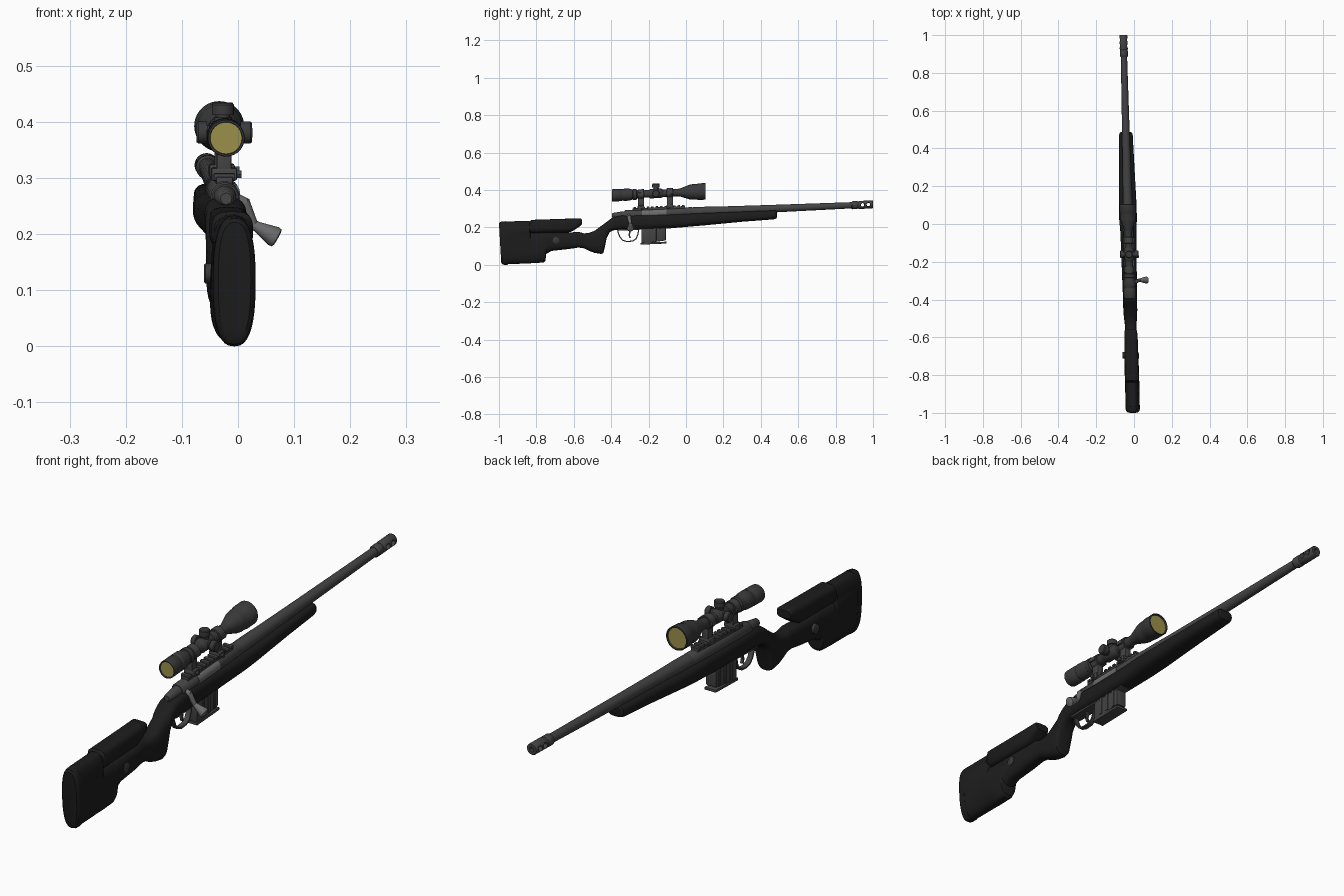
import bpy, bmesh, math
from mathutils import Vector, Matrix

def material(name, r, g, b):
    m = bpy.data.materials.new(name)
    m.diffuse_color = (r, g, b, 1)
    return m

BLACK = material("stock black", 0.012, 0.012, 0.012)
METAL = material("gun metal", 0.058, 0.058, 0.058)
DARK = material("scope grey", 0.042, 0.042, 0.042)
STEEL = material("bolt steel", 0.15, 0.15, 0.15)
GOLD = material("coated lens", 0.33, 0.28, 0.07)

def finish(name, bm, mat, pitch=True, bevel=0):
    """Turn a bmesh into an object, leaned onto the slightly raised and turned bore line."""
    bmesh.ops.recalc_face_normals(bm, faces=bm.faces[:])
    if bevel:
        bmesh.ops.bevel(bm, geom=bm.edges[:], offset=bevel, segments=2, affect='EDGES', profile=0.5)
    for v in bm.verts:
        v.co.x += -0.031 - 0.025 * v.co.y
        if pitch:
            v.co.z += 0.043 * v.co.y
    me = bpy.data.meshes.new(name)
    bm.to_mesh(me)
    bm.free()
    me.materials.append(mat)
    ob = bpy.data.objects.new(name, me)
    bpy.context.collection.objects.link(ob)
    return ob

def skin(bm, rings):
    n = len(rings[0])
    vs = [[bm.verts.new(p) for p in ring] for ring in rings]
    for a, b in zip(vs, vs[1:]):
        for i in range(n):
            bm.faces.new((a[i], a[(i + 1) % n], b[(i + 1) % n], b[i]))
    bm.faces.new(vs[0])
    bm.faces.new(vs[-1])

def lathe(name, profile, mat, origin=(0, 0, 0), direction=(0, 1, 0), n=32, pitch=True):
    """Profile of (distance along direction, radius)."""
    q = Vector((0, 1, 0)).rotation_difference(Vector(direction).normalized())
    o = Vector(origin)
    bm = bmesh.new()
    skin(bm, [[o + q @ Vector((r * math.cos(2 * math.pi * i / n), t, r * math.sin(2 * math.pi * i / n)))
               for i in range(n)] for t, r in profile])
    return finish(name, bm, mat, pitch)

def loft(name, sections, mat, power=2.8, lean=0, n=36):
    """Sections of (y, bottom, top, half width) with a rounded-box outline."""
    rings = []
    for y, zb, zt, hw in sections:
        ring = []
        for i in range(n):
            a = 2 * math.pi * i / n
            c, s = math.cos(a), math.sin(a)
            cx = math.copysign(abs(c) ** (2 / power), c)
            cz = math.copysign(abs(s) ** (2 / power), s)
            ring.append((hw * cx, y + lean * (1 - cz) / 2, (zb + zt) / 2 + (zt - zb) / 2 * cz))
        rings.append(ring)
    bm = bmesh.new()
    skin(bm, rings)
    return finish(name, bm, mat, False)

def box(name, x, y, z, mat, bevel=0.002, pitch=True, slope=0):
    bm = bmesh.new()
    skin(bm, [[(x[0], yy, z[0] + slope * (yy - y[0])), (x[1], yy, z[0] + slope * (yy - y[0])),
               (x[1], yy, z[1]), (x[0], yy, z[1])] for yy in y])
    return finish(name, bm, mat, pitch, bevel)

def strip(name, pts, hw, th, mat):
    """Flat band following (y, z) points in the side plane."""
    rings = []
    for i, (y, z) in enumerate(pts):
        a, b = pts[max(i - 1, 0)], pts[min(i + 1, len(pts) - 1)]
        d = Vector((b[0] - a[0], b[1] - a[1])).normalized() * th / 2
        rings.append([(sx * hw, y - s * d.y, z + s * d.x) for sx, s in ((-1, -1), (1, -1), (1, 1), (-1, 1))])
    bm = bmesh.new()
    skin(bm, rings)
    return finish(name, bm, mat, False)

# Stock: butt, grip and fore-end in one loft
loft("stock", [
    (-0.975, 0.003, 0.231, 0.037), (-0.838, 0.007, 0.235, 0.038), (-0.832, 0.008, 0.172, 0.038),
    (-0.762, 0.012, 0.172, 0.038), (-0.752, 0.022, 0.172, 0.038), (-0.747, 0.058, 0.172, 0.037),
    (-0.72, 0.074, 0.172, 0.036), (-0.63, 0.084, 0.172, 0.034), (-0.575, 0.092, 0.176, 0.031),
    (-0.545, 0.088, 0.168, 0.030), (-0.52, 0.075, 0.170, 0.032), (-0.49, 0.064, 0.181, 0.035),
    (-0.455, 0.058, 0.207, 0.037), (-0.442, 0.062, 0.216, 0.037), (-0.435, 0.09, 0.221, 0.037),
    (-0.425, 0.14, 0.229, 0.037), (-0.41, 0.172, 0.240, 0.037), (-0.39, 0.184, 0.254, 0.037),
    (-0.34, 0.189, 0.266, 0.038), (-0.2, 0.191, 0.268, 0.040), (-0.05, 0.198, 0.272, 0.042),
    (0.03, 0.205, 0.276, 0.047), (0.1, 0.211, 0.278, 0.047), (0.3, 0.230, 0.285, 0.041),
    (0.47, 0.243, 0.291, 0.036), (0.482, 0.247, 0.290, 0.033), (0.487, 0.255, 0.284, 0.026)], BLACK)
loft("butt_pad", [(-1.0, 0.012, 0.221, 0.029), (-0.995, 0.004, 0.228, 0.035), (-0.985, 0.0, 0.231, 0.038),
                  (-0.965, 0.0, 0.233, 0.038)], BLACK, 2.6, 0.012)
loft("cheek_rest", [(-0.836, 0.176, 0.230, 0.032), (-0.828, 0.170, 0.240, 0.037), (-0.62, 0.174, 0.247, 0.036),
                    (-0.60, 0.184, 0.248, 0.035), (-0.565, 0.208, 0.248, 0.033), (-0.557, 0.215, 0.243, 0.028)],
     BLACK, 3.2)
lathe("cheek_rest_knob", [(-0.047, 0.015), (-0.045, 0.018), (0.037, 0.018), (0.039, 0.015)], DARK,
      (0, -0.695, 0.13), (1, 0, 0), 20, False)

# Barrel and receiver
AX = (0, 0, 0.28)
lathe("barrel", [(-0.02, 0.026), (0.1, 0.026), (0.2, 0.0235), (0.45, 0.0205), (0.9, 0.0165)], METAL, AX)
lathe("receiver", [(-0.33, 0.023), (-0.325, 0.026), (0.03, 0.027), (0.035, 0.025)], METAL, AX)
lathe("bolt_body", [(-0.235, 0.021), (-0.105, 0.021)], STEEL, (0.008, 0, 0.282))
lathe("bolt_shroud", [(-0.395, 0.010), (-0.39, 0.014), (-0.35, 0.019), (-0.32, 0.021)], METAL, AX)

# Muzzle brake with side ports
brake = lathe("muzzle_brake", [(0.885, 0.018), (0.89, 0.0215), (0.915, 0.0215), (0.92, 0.019), (0.926, 0.0215),
                               (0.996, 0.0215), (1.0, 0.019), (1.0, 0.009), (0.985, 0.009)], METAL, AX)
for y in (0.944, 0.975):
    cut = lathe("port_cutter", [(-0.03, 0.014), (-0.012, 0.009), (0.012, 0.009), (0.03, 0.014)], METAL,
                (0, y, 0.28), (1, 0, 0), 20)
    cut.hide_render = True
    mod = brake.modifiers.new("port", 'BOOLEAN')
    mod.object, mod.operation, mod.solver = cut, 'DIFFERENCE', 'EXACT'
    bpy.context.view_layer.objects.active = brake
    bpy.ops.object.modifier_apply(modifier=mod.name)
    bpy.data.objects.remove(cut)

# Bolt handle and knob
for i, (a, b, r0, r1) in enumerate([((0.0, -0.31, 0.285), (0.036, -0.305, 0.268), 0.011, 0.010),
                                    ((0.034, -0.305, 0.272), (0.052, -0.297, 0.228), 0.010, 0.008)]):
    d = Vector(b) - Vector(a)
    lathe("bolt_handle_%d" % i, [(0, r0), (d.length, r1)], STEEL, a, d, 16)
lathe("bolt_knob", [(0, 0.008), (0.012, 0.010), (0.044, 0.0185), (0.050, 0.0175), (0.052, 0.013)], STEEL,
      (0.049, -0.297, 0.231), (0.87, 0, -0.5), 20)

# Magazine, trigger and guard
box("magazine", (-0.021, 0.021), (-0.238, -0.108), (0.122, 0.22), METAL, 0.003, slope=0.10)
box("magazine_base", (-0.024, 0.024), (-0.242, -0.103), (0.118, 0.128), METAL, 0.002, slope=0.0)
for s in (-1, 1):
    for y in (-0.20, -0.165, -0.13):
        box("magazine_rib", (s * 0.022 - 0.002, s * 0.022 + 0.002), (y - 0.006, y + 0.006), (0.135, 0.205),
            METAL, 0.001)
box("floor_plate", (-0.022, 0.022), (-0.37, -0.08), (0.198, 0.212), METAL)
strip("trigger_guard", [(-0.252, 0.192), (-0.258, 0.160), (-0.268, 0.138), (-0.285, 0.127), (-0.315, 0.124),
                        (-0.338, 0.131), (-0.353, 0.148), (-0.362, 0.170), (-0.366, 0.192)], 0.010, 0.006, METAL)
strip("trigger", [(-0.302, 0.195), (-0.300, 0.175), (-0.304, 0.158), (-0.298, 0.143)], 0.005, 0.008, METAL)

# Sight rail
box("rail", (-0.015, 0.015), (-0.285, -0.005), (0.300, 0.314), METAL)
for i in range(12):
    y = -0.28 + i * 0.0235
    box("rail_tooth", (-0.019, 0.019), (y, y + 0.013), (0.311, 0.320), METAL, 0.0015)

# Scope
SZ = 0.388
SA = (0, 0, SZ)
lathe("scope_body", [
    (-0.386, 0.027), (-0.395, 0.029), (-0.395, 0.032), (-0.39, 0.033), (-0.345, 0.033), (-0.342, 0.031),
    (-0.335, 0.031), (-0.332, 0.033), (-0.305, 0.032), (-0.285, 0.027), (-0.283, 0.029), (-0.265, 0.029),
    (-0.262, 0.020), (-0.04, 0.020), (-0.03, 0.022), (0.015, 0.038), (0.03, 0.041), (0.06, 0.042),
    (0.063, 0.044), (0.103, 0.0445), (0.105, 0.043), (0.105, 0.040), (0.094, 0.038)], DARK, SA, n=40)
lathe("eyepiece_lens", [(-0.391, 0.0283), (-0.386, 0.0283)], GOLD, SA, n=40)
lathe("objective_lens", [(0.093, 0.0385), (0.099, 0.0385)], GOLD, SA, n=40)
lathe("turret_saddle", [(-0.198, 0.020), (-0.190, 0.025), (-0.132, 0.025), (-0.124, 0.020)], DARK, SA)
TURRET = [(0, 0.016), (0.026, 0.016), (0.026, 0.013), (0.030, 0.013), (0.030, 0.0195), (0.047, 0.0195), (0.050, 0.017)]
for name, d, k in (("top_turret", (0, 0, 1), 1.06), ("right_turret", (1, 0, 0), 1.04), ("left_turret", (-1, 0, 0), 0.94)):
    lathe(name, [(t * k, r) for t, r in TURRET], DARK, (0, -0.161, SZ), d, 24)

# Scope rings and their clamps
for y in (-0.241, -0.086):
    lathe("scope_ring", [(y - 0.017, 0.024), (y - 0.015, 0.026), (y + 0.015, 0.026), (y + 0.017, 0.024)], METAL, SA)
    box("ring_post", (-0.013, 0.013), (y - 0.016, y + 0.016), (0.315, 0.372), METAL)
    box("ring_clamp", (-0.023, 0.023), (y - 0.017, y + 0.017), (0.306, 0.329), METAL, 0.004)
    lathe("clamp_nut", [(0, 0.008), (0.031, 0.008)], METAL, (0, y, 0.317), (1, 0, 0), 6)
    for s in (-1, 1):
        box("ring_lug", (s * 0.026 - 0.005, s * 0.026 + 0.005), (y - 0.015, y + 0.015), (SZ - 0.008, SZ + 0.008), METAL)

# Smooth round surfaces, keep hard edges
bpy.ops.object.select_all(action='SELECT')
bpy.context.view_layer.objects.active = brake
bpy.ops.object.shade_smooth_by_angle(angle=math.radians(35))
